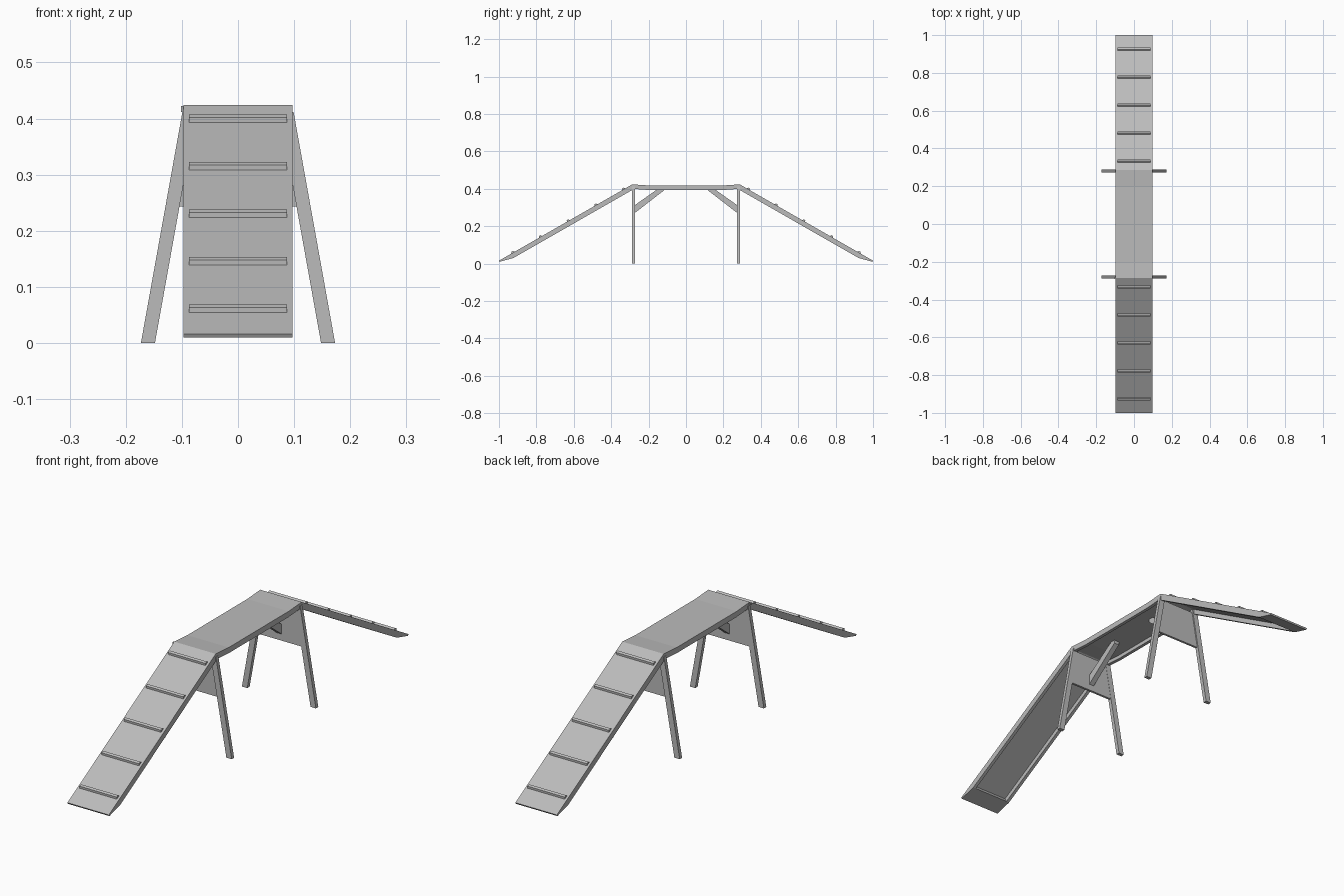
import bpy, bmesh
from mathutils import Vector

cube = bpy.data.objects.get("Cube")
if cube:
    bpy.data.objects.remove(cube, do_unlink=True)

grey = bpy.data.materials.new("plain grey")
grey.use_nodes = True
COLOUR = (0.5, 0.5, 0.5, 1)
grey.diffuse_color = COLOUR
grey.node_tree.nodes["Principled BSDF"].inputs["Base Color"].default_value = COLOUR


def prism(name, profile, axis, low, high):
    """Extrude a closed 2D profile along x (profile in y, z) or y (profile in x, z)."""
    bm = bmesh.new()
    if axis == "x":
        points = [(low, a, b) for a, b in profile]
        move = Vector((high - low, 0, 0))
    else:
        points = [(a, low, b) for a, b in profile]
        move = Vector((0, high - low, 0))
    face = bm.faces.new([bm.verts.new(p) for p in points])
    out = bmesh.ops.extrude_face_region(bm, geom=[face])
    verts = [v for v in out["geom"] if isinstance(v, bmesh.types.BMVert)]
    bmesh.ops.translate(bm, verts=verts, vec=move)
    bmesh.ops.recalc_face_normals(bm, faces=bm.faces)
    mesh = bpy.data.meshes.new(name)
    bm.to_mesh(mesh)
    bm.free()
    mesh.materials.append(grey)
    obj = bpy.data.objects.new(name, mesh)
    bpy.context.collection.objects.link(obj)
    return obj


HALF = 0.097      # half width of the walkway
RAIL = 0.014      # rail thickness
PEAK = 0.287      # where deck and ramps meet
TOP = 0.424
foot = Vector((-1.0, 0.016))
head = Vector((-PEAK, TOP))
along = (head - foot).normalized()
normal = Vector((-along.y, along.x))

# Deck board, dipping slightly between its raised ends
deck_top = [(-PEAK, TOP), (-0.2, 0.418), (0.2, 0.418), (PEAK, TOP)]
deck_low = [(y, z - 0.008) for y, z in reversed(deck_top)]
prism("deck_board", deck_top + deck_low, "x", -HALF, HALF)

rail_top = [(y, z - 0.008) for y, z in deck_top]
rail_low = [(PEAK - 0.003, 0.4), (0.2, 0.394), (-0.2, 0.394), (0.003 - PEAK, 0.4)]
for side, s in (("left", 1), ("right", -1)):
    prism("deck_rail_" + side, rail_top + rail_low, "x", s * HALF, s * (HALF - RAIL))

for end, e in (("front", 1), ("back", -1)):
    def turned(points):
        return [(p[0] * e, p[1]) for p in points]

    # Ramp board and tapered side rails
    under_foot, under_head = foot - normal * 0.007, head - normal * 0.007
    prism("ramp_board_" + end, turned([foot, head, under_head, under_foot]), "x", -HALF, HALF)
    rail = [under_foot, under_head, head - normal * 0.026 + along * 0.002,
            foot - normal * 0.026 + along * 0.075]
    for side, s in (("left", 1), ("right", -1)):
        prism(f"ramp_rail_{end}_{side}", turned(rail), "x", s * HALF, s * (HALF - RAIL))

    # Wedge closing the foot of the ramp
    wedge = [under_foot, under_foot + along * 0.075, foot - normal * 0.026 + along * 0.075]
    prism("ramp_foot_" + end, turned(wedge), "x", RAIL - HALF, HALF - RAIL)

    # Cleats across the ramp
    for i in range(5):
        base = foot + along * (0.086 + i * 0.1705)
        cleat = [base - along * 0.009, base - along * 0.005 + normal * 0.008,
                 base + along * 0.005 + normal * 0.008, base + along * 0.009]
        prism(f"cleat_{end}_{i + 1}", turned(cleat), "x", -0.087, 0.087)

    # Splayed legs
    for side, s in (("left", 1), ("right", -1)):
        leg = [(s * 0.148, 0), (s * 0.173, 0), (s * 0.099, 0.412), (s * 0.074, 0.412)]
        prism(f"leg_{end}_{side}", leg, "y", -0.289 * e, -0.273 * e)

    # Panel joining the two legs
    panel = [(-0.106, 0.243), (0.106, 0.243), (0.078, 0.4), (-0.078, 0.4)]
    prism("leg_panel_" + end, panel, "y", -0.284 * e, -0.274 * e)

    # Diagonal brace from panel to deck
    brace = [(-0.275, 0.27), (-0.275, 0.312), (-0.15, 0.4), (-0.13, 0.412),
             (-0.112, 0.412), (-0.112, 0.396)]
    prism("brace_" + end, turned(brace), "x", -0.012, 0.012)

# Hinge pin end on the front joint
prism("hinge_pin", [(-0.29, 0.412), (-0.282, 0.412), (-0.282, 0.422), (-0.29, 0.422)],
      "x", -0.102, -0.09)
